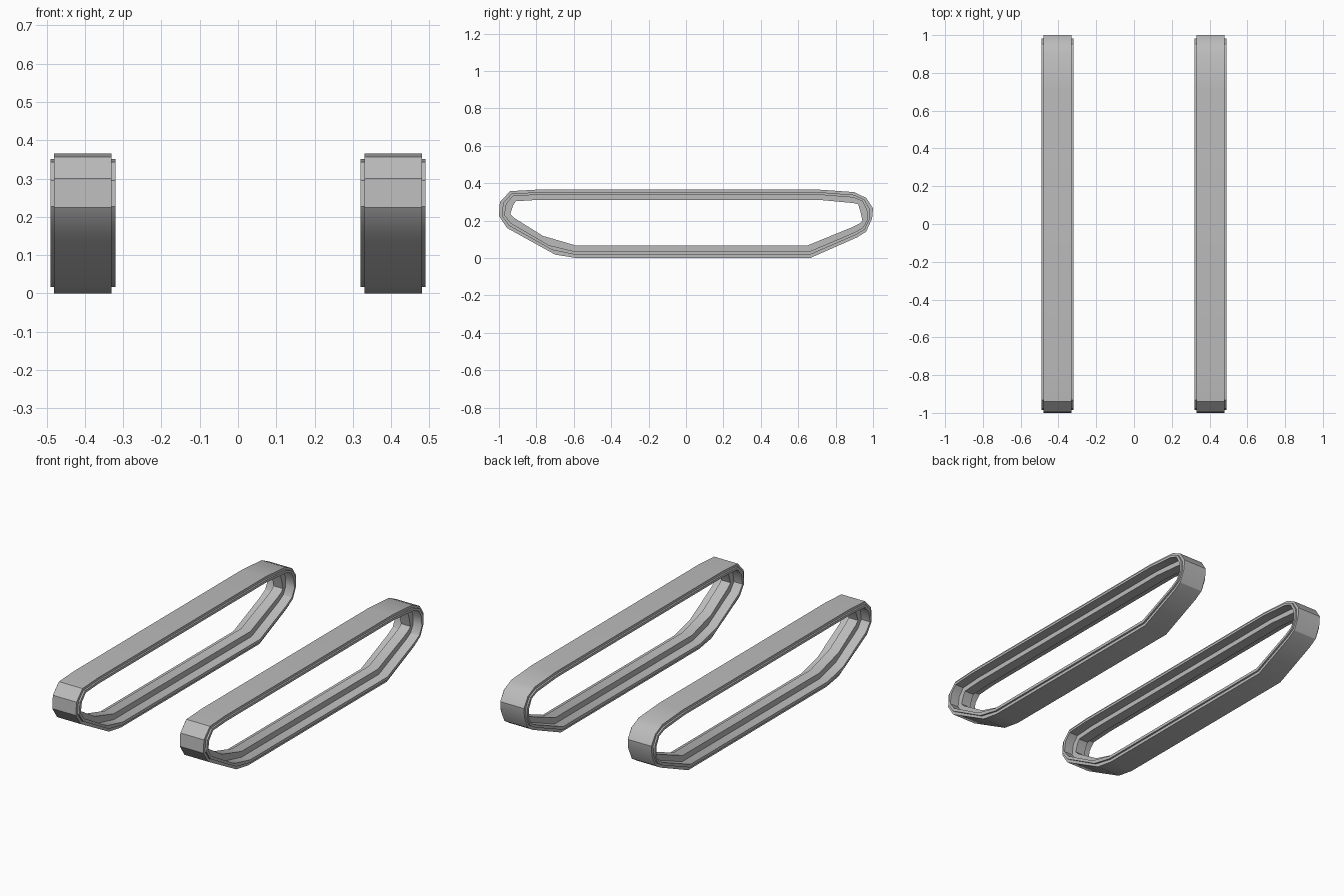
import bpy
import bmesh
import math
from mathutils import Vector

cube = bpy.data.objects.get("Cube")
if cube:
    bpy.data.objects.remove(cube, do_unlink=True)

grey = bpy.data.materials.new("track_grey")
grey.use_nodes = True
colour = (0.5, 0.5, 0.5, 1)
grey.diffuse_color = colour
grey.node_tree.nodes["Principled BSDF"].inputs["Base Color"].default_value = colour

# Side outline of the loop: tread point and matching guide ridge point, as (y, z)
LOOP = [
    ((-0.995, 0.30), (-0.925, 0.28)),
    ((-0.94, 0.357), (-0.91, 0.303)),
    ((-0.80, 0.365), (-0.80, 0.31)),
    ((0.715, 0.365), (0.715, 0.31)),
    ((0.90, 0.352), (0.89, 0.294)),
    ((0.965, 0.32), (0.92, 0.288)),
    ((1.0, 0.265), (0.932, 0.25)),
    ((0.995, 0.21), (0.943, 0.20)),
    ((0.963, 0.14), (0.93, 0.185)),
    ((0.915, 0.11), (0.89, 0.165)),
    ((0.665, 0.0), (0.65, 0.067)),
    ((-0.59, 0.0), (-0.59, 0.067)),
    ((-0.70, 0.018), (-0.765, 0.118)),
    ((-0.957, 0.16), (-0.92, 0.215)),
    ((-1.0, 0.225), (-0.94, 0.235)),
]

# Half of the belt section: (half width, depth from tread 0 to ridge 1)
tread, rim, ridge = 0.075, 0.085, 0.03
HALF = [(tread, 0), (tread, 0.25), (rim, 0.25), (rim, 0.5), (ridge, 0.5), (ridge, 1)]
SECTION = HALF + [(-x, depth) for x, depth in reversed(HALF)]


def make_track(name, centre):
    """Sweep the belt section around the closed loop."""
    bm = bmesh.new()
    rings = []
    for outer, inner in LOOP:
        ring = []
        for x, depth in SECTION:
            y, z = Vector(outer).lerp(Vector(inner), depth)
            ring.append(bm.verts.new((centre + x, y, z)))
        rings.append(ring)
    count = len(SECTION)
    for i, ring in enumerate(rings):
        following = rings[(i + 1) % len(rings)]
        for j in range(count):
            k = (j + 1) % count
            bm.faces.new((ring[j], ring[k], following[k], following[j]))
    bmesh.ops.recalc_face_normals(bm, faces=bm.faces)
    mesh = bpy.data.meshes.new(name)
    bm.to_mesh(mesh)
    bm.free()
    mesh.materials.append(grey)
    track = bpy.data.objects.new(name, mesh)
    bpy.context.collection.objects.link(track)
    bpy.ops.object.select_all(action="DESELECT")
    track.select_set(True)
    bpy.context.view_layer.objects.active = track
    bpy.ops.object.shade_smooth_by_angle(angle=math.radians(32))


# One track on each side
make_track("left_track", 0.405)
make_track("right_track", -0.405)
